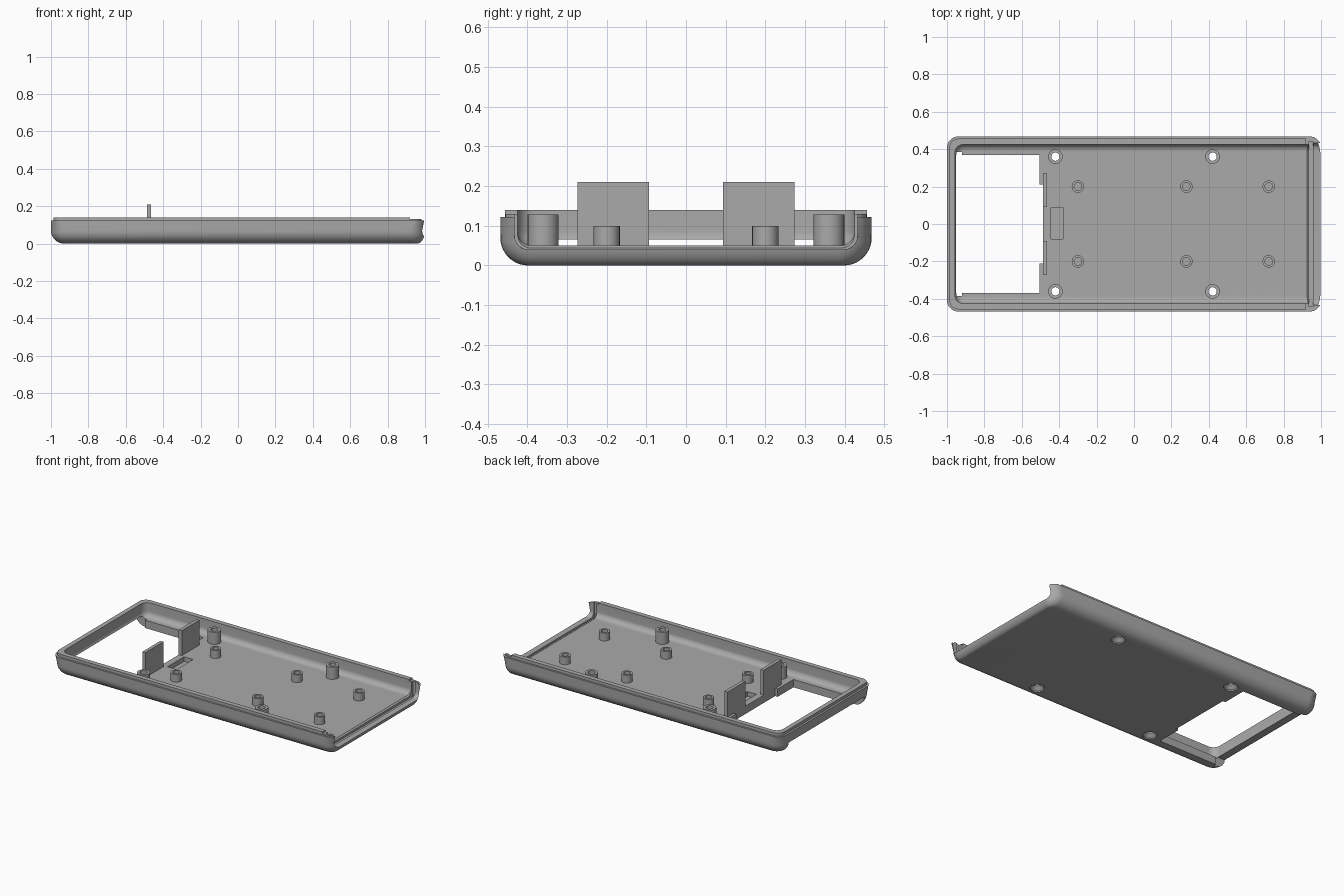
import bpy, bmesh, math

cube = bpy.data.objects.get("Cube")
if cube:
    bpy.data.objects.remove(cube, do_unlink=True)

grey = bpy.data.materials.new("matte grey plastic")
grey.use_nodes = True
COLOUR = (0.4, 0.4, 0.4, 1)
grey.diffuse_color = COLOUR
grey.node_tree.nodes["Principled BSDF"].inputs["Base Color"].default_value = COLOUR


def finish(name, bm):
    bmesh.ops.recalc_face_normals(bm, faces=bm.faces)
    mesh = bpy.data.meshes.new(name)
    bm.to_mesh(mesh)
    bm.free()
    mesh.materials.append(grey)
    obj = bpy.data.objects.new(name, mesh)
    bpy.context.collection.objects.link(obj)
    return obj


def box(name, x0, x1, y0, y1, z0, z1):
    bm = bmesh.new()
    bmesh.ops.create_cube(bm, size=1)
    for v in bm.verts:
        v.co.x = x0 + (v.co.x + 0.5) * (x1 - x0)
        v.co.y = y0 + (v.co.y + 0.5) * (y1 - y0)
        v.co.z = z0 + (v.co.z + 0.5) * (z1 - z0)
    return finish(name, bm)


def ring(x0, x1, y, r, z, steps=8):
    """Rounded rectangle at one height."""
    pts = []
    for k, (cx, cy) in enumerate([(x1 - r, y - r), (x0 + r, y - r),
                                  (x0 + r, r - y), (x1 - r, r - y)]):
        for i in range(steps + 1):
            a = math.pi / 2 * (k + i / steps)
            pts.append((cx + r * math.cos(a), cy + r * math.sin(a), z))
    return pts


def loft(name, rings):
    bm = bmesh.new()
    loops = [[bm.verts.new(p) for p in pts] for pts in rings]
    for a, b in zip(loops, loops[1:]):
        for i in range(len(a)):
            j = (i + 1) % len(a)
            bm.faces.new((a[i], a[j], b[j], b[i]))
    bm.faces.new(loops[0][::-1])
    bm.faces.new(loops[-1])
    return finish(name, bm)


def lathe(name, x, y, profile, sides=32):
    """Closed profile of (radius, height) spun round a vertical axis."""
    bm = bmesh.new()
    loops = []
    for i in range(sides):
        a = 2 * math.pi * i / sides
        loops.append([bm.verts.new((x + r * math.cos(a), y + r * math.sin(a), z))
                      for r, z in profile])
    n = len(profile)
    for i in range(sides):
        a, b = loops[i], loops[(i + 1) % sides]
        for k in range(n):
            m = (k + 1) % n
            bm.faces.new((a[k], b[k], b[m], a[m]))
    bmesh.ops.remove_doubles(bm, verts=bm.verts, dist=1e-5)
    return finish(name, bm)


def activate(obj):
    bpy.ops.object.select_all(action="DESELECT")
    obj.select_set(True)
    bpy.context.view_layer.objects.active = obj


def cut(obj, cutter):
    activate(obj)
    mod = obj.modifiers.new("cut", "BOOLEAN")
    mod.operation, mod.solver, mod.object = "DIFFERENCE", "EXACT", cutter
    bpy.ops.object.modifier_apply(modifier=mod.name)
    bpy.data.objects.remove(cutter, do_unlink=True)


def smooth(obj):
    activate(obj)
    bpy.ops.object.shade_smooth_by_angle(angle=math.radians(30))


# Outer body: rounded underside, straight wall, stepped lip
R, RIM, LIP = 0.07, 0.122, 0.14
rings = []
for i in range(11):
    a = math.pi / 2 * i / 10
    d, z = R * (1 - math.sin(a)), R * (1 - math.cos(a))
    rings.append(ring(-1 + d, 1 - d * 0.6, 0.468 - d, 0.085 - d, z))
rings.append(ring(-1, 1, 0.468, 0.06, RIM))
rings.append(ring(-0.987, 0.987, 0.456, 0.048, RIM))
rings.append(ring(-0.987, 0.987, 0.456, 0.048, LIP))
tray = loft("tray", rings)


def cavity(x0, x1, y, floor, fillet):
    """Hollow with a filleted floor edge."""
    out = []
    for i in range(9):
        a = math.pi / 2 * i / 8
        d = fillet * (1 - math.sin(a))
        out.append(ring(x0 + d, x1 - d, y - d, fillet + 0.01 - d,
                        floor + fillet * (1 - math.cos(a))))
    out.append(ring(x0, x1, y, fillet + 0.01, 0.3))
    return loft("cavity_cutter", out)


# Main hollow, open end and panel groove
FLOOR = 0.05
cut(tray, cavity(-0.957, 1.2, 0.425, FLOOR, 0.035))
cut(tray, cavity(0.915, 1.2, 0.432, 0.04, 0.035))
cut(tray, box("groove_cutter", 0.935, 0.958, -0.44, 0.44, 0.03, 0.3))
cut(tray, box("lip_end_cutter", 0.92, 1.1, -0.5, 0.5, 0.13, 0.3))

# Window through floor and below the end wall
cut(tray, box("window_cutter", -1.1, -0.505, -0.37, 0.37, -0.1, 0.065))
cut(tray, box("window_notch_cutter", -1.1, -0.92, -0.385, 0.385, -0.1, 0.064))
cut(tray, box("window_step_cutter", -0.51, -0.487, -0.21, 0.21, -0.1, 0.1))

# Shallow pocket in the floor
cut(tray, box("pocket_cutter", -0.445, -0.38, -0.08, 0.088, 0.02, 0.1))

# Countersunk screw holes with tall posts
for x in (-0.42, 0.42):
    for y in (-0.36, 0.36):
        cut(tray, lathe("screw_cutter", x, y, [(0, -0.01), (0.042, -0.01), (0.042, 0.008),
                                               (0.022, 0.028), (0.022, 0.2), (0, 0.2)]))
        smooth(lathe("screw_post", x, y, [(0.022, 0.035), (0.039, 0.035),
                                          (0.039, 0.128), (0.022, 0.128)]))

# Short board standoffs with blind holes
for x in (-0.3, 0.28, 0.72):
    for y in (-0.2, 0.2):
        smooth(lathe("standoff", x, y, [(0, 0.045), (0.033, 0.045), (0.033, 0.1),
                                        (0.02, 0.1), (0.02, 0.055), (0, 0.055)]))

# Upright tabs beside the window
for side, y in (("right", -0.183), ("left", 0.183)):
    box(side + "_tab", -0.487, -0.465, y - 0.09, y + 0.09, 0.035, 0.21)

smooth(tray)
